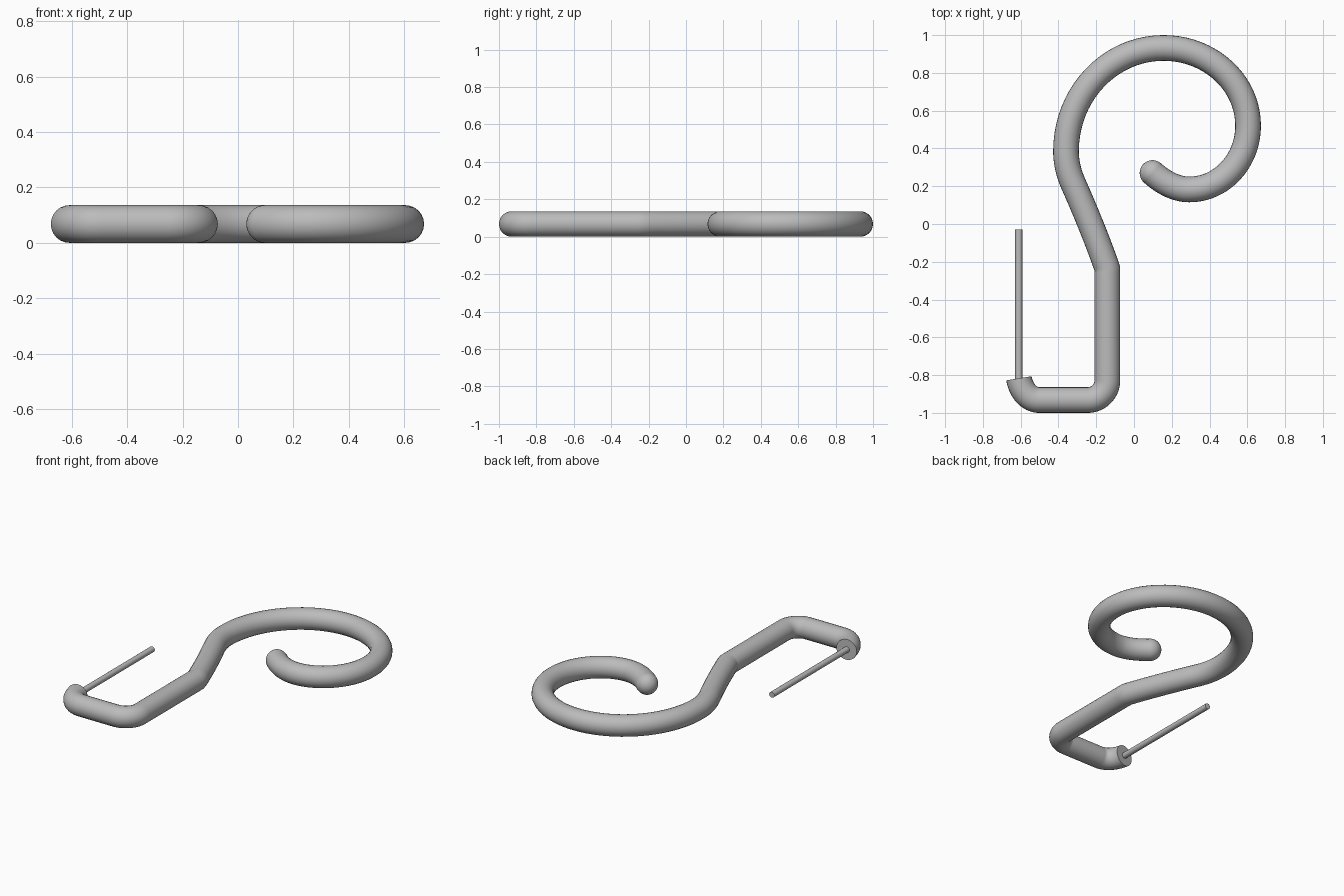
import bpy
import math
from mathutils import Vector

if "Cube" in bpy.data.objects:
    bpy.data.objects.remove(bpy.data.objects["Cube"], do_unlink=True)

R = 0.068          # wire radius, also the height of the centre line
K = 0.5523         # handle factor for round quarter arcs

steel = bpy.data.materials.new("grey steel")
steel.use_nodes = True
colour = (0.5, 0.5, 0.5, 1)
steel.diffuse_color = colour
steel.node_tree.nodes["Principled BSDF"].inputs["Base Color"].default_value = colour


def finish(obj, name):
    obj.name = name
    obj.data.materials.clear()
    obj.data.materials.append(steel)
    bpy.ops.object.select_all(action='DESELECT')
    obj.select_set(True)
    bpy.context.view_layer.objects.active = obj
    if obj.type == 'CURVE':
        bpy.ops.object.convert(target='MESH')
        obj = bpy.context.object
    bpy.ops.object.shade_smooth_by_angle(angle=math.radians(35))


# Centre line: point, incoming handle offset, outgoing handle offset
path = [
    ((-0.609, -0.817), (0, 0), (0.01, -0.062)),
    ((-0.50, -0.932), (-0.058, 0), (0.05, 0)),
    ((-0.246, -0.932), (-0.05, 0), (0.058, 0)),
    ((-0.141, -0.827), (0, -0.058), (0, 0.1)),
    ((-0.141, -0.237), (0, -0.1), (-0.05, 0.145)),
    ((-0.32, 0.21), (0.058, -0.13), (-0.025, 0.055)),
    ((-0.36, 0.385), (0, -0.06), (0, 0.549 * K)),
    ((0.156, 0.932), (-0.516 * K, 0), (0.447 * K, 0)),
    ((0.604, 0.52), (0, 0.414 * K), (0, -0.337 * K)),
    ((0.293, 0.183), (0.31 * K, 0), (-0.075, 0)),
    ((0.098, 0.27), (0.05, -0.045), (0, 0)),
]

# Bent wire hook
curve = bpy.data.curves.new("hook_wire", 'CURVE')
curve.dimensions = '3D'
curve.bevel_depth = R
curve.bevel_resolution = 10
curve.resolution_u = 20
curve.use_fill_caps = True
spline = curve.splines.new('BEZIER')
spline.bezier_points.add(len(path) - 1)
for bp, (p, a, b) in zip(spline.bezier_points, path):
    bp.handle_left_type = bp.handle_right_type = 'FREE'
    bp.co = Vector((*p, R))
    bp.handle_left = bp.co + Vector((*a, 0))
    bp.handle_right = bp.co + Vector((*b, 0))
hook = bpy.data.objects.new("hook_wire", curve)
bpy.context.collection.objects.link(hook)
finish(hook, "hook_wire")

# Rounded tip of the curl
bpy.ops.mesh.primitive_uv_sphere_add(segments=32, ring_count=16, radius=R,
                                     location=(*path[-1][0], R))
finish(bpy.context.object, "hook_tip")

# Thin straight pin standing out of the cut end
low, high = -0.85, -0.03
bpy.ops.mesh.primitive_cylinder_add(vertices=24, radius=0.019, depth=high - low,
                                    location=(-0.61, (low + high) / 2, R),
                                    rotation=(math.pi / 2, 0, 0))
finish(bpy.context.object, "pin")
